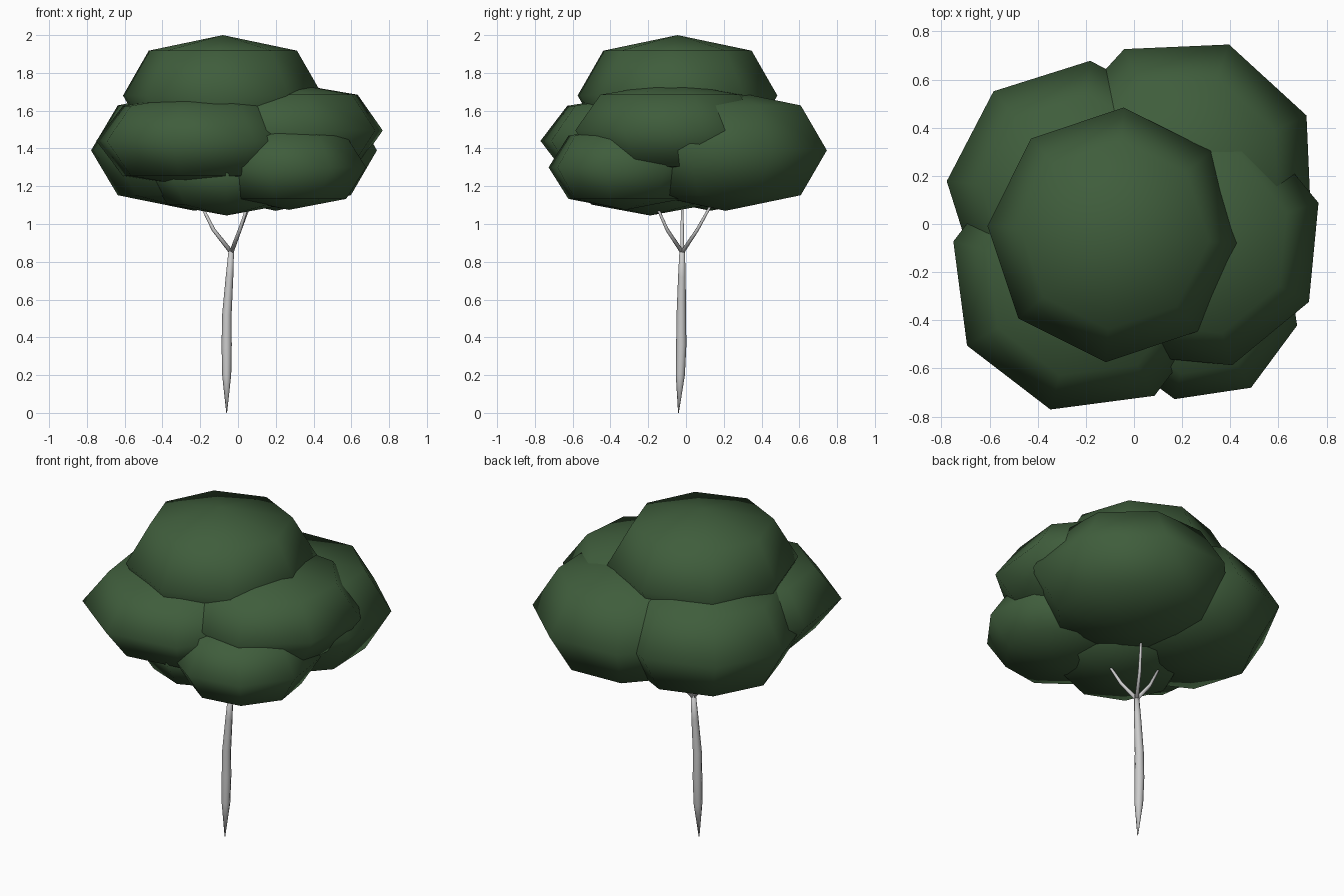
import bpy, bmesh, math
from mathutils import Vector, Matrix

if "Cube" in bpy.data.objects:
    bpy.data.objects.remove(bpy.data.objects["Cube"])

leaf = bpy.data.materials.new("leaf_green")
leaf.diffuse_color = (0.05, 0.11, 0.045, 1)
leaf.use_nodes = True
leaf.node_tree.nodes["Principled BSDF"].inputs["Base Color"].default_value = leaf.diffuse_color


def add_object(name, bm, material=None):
    bmesh.ops.recalc_face_normals(bm, faces=bm.faces)
    mesh = bpy.data.meshes.new(name)
    bm.to_mesh(mesh)
    bm.free()
    for p in mesh.polygons:
        p.use_smooth = True
    if material:
        mesh.materials.append(material)
    obj = bpy.data.objects.new(name, mesh)
    bpy.context.collection.objects.link(obj)
    return obj


def foliage(name, centre, radius, height, turn):
    """Eight-sided flattened ball with slightly fuller shoulders."""
    bm = bmesh.new()
    bmesh.ops.create_uvsphere(bm, u_segments=8, v_segments=4, radius=1)
    for v in bm.verts:
        if 0.1 < abs(v.co.z) < 0.9:
            v.co *= 1.05
    m = (Matrix.Translation(centre) @ Matrix.Rotation(math.radians(turn), 4, 'Z')
         @ Matrix.Diagonal((radius, radius, height, 1)))
    bm.transform(m)
    add_object(name, bm, leaf)


def tube(name, points, sides):
    """Tapered tube through (x, y, z, radius) points."""
    bm = bmesh.new()
    pos = [Vector(p[:3]) for p in points]
    rings = []
    for i, p in enumerate(points):
        d = pos[min(i + 1, len(pos) - 1)] - pos[max(i - 1, 0)]
        rot = Vector((0, 0, 1)).rotation_difference(d)
        rings.append([bm.verts.new(pos[i] + rot @ Vector((
            p[3] * math.cos(2 * math.pi * k / sides),
            p[3] * math.sin(2 * math.pi * k / sides), 0))) for k in range(sides)])
    for a, b in zip(rings, rings[1:]):
        for k in range(sides):
            n = (k + 1) % sides
            bm.faces.new((a[k], a[n], b[n], b[k]))
    bm.faces.new(rings[0])
    bm.faces.new(rings[-1])
    add_object(name, bm)


# Leaf clumps
foliage("crown_top", (-0.08, -0.045, 1.68), 0.53, 0.32, -4)
foliage("crown_back_left", (-0.23, 0.13, 1.39), 0.55, 0.32, -5)
foliage("crown_back_right", (0.20, 0.21, 1.39), 0.57, 0.32, 25)
foliage("crown_right", (0.25, -0.07, 1.495), 0.54, 0.255, 17)
foliage("crown_front_left", (-0.20, -0.22, 1.44), 0.57, 0.25, -15)
foliage("crown_front_right", (0.27, -0.32, 1.30), 0.42, 0.225, -14)
foliage("crown_underside", (-0.06, -0.19, 1.27), 0.42, 0.225, 0)

# Trunk, tapering to a point at the ground
tube("trunk", [(-0.06, -0.04, 0, 0.002), (-0.06, -0.03, 0.2, 0.024),
               (-0.06, -0.025, 0.36, 0.027), (-0.059, -0.025, 0.52, 0.025),
               (-0.045, -0.022, 0.72, 0.020), (-0.035, -0.02, 0.87, 0.014)], 8)

# Branches
for name, (mx, my), (ex, ey) in [
        ("branch_left", (-0.13, -0.02), (-0.22, -0.02)),
        ("branch_front", (0.01, -0.10), (0.07, -0.18)),
        ("branch_back", (0.01, 0.06), (0.08, 0.16))]:
    tube(name, [(-0.035, -0.02, 0.85, 0.012), (mx, my, 0.97, 0.010),
                (ex, ey, 1.15, 0.006)], 6)
